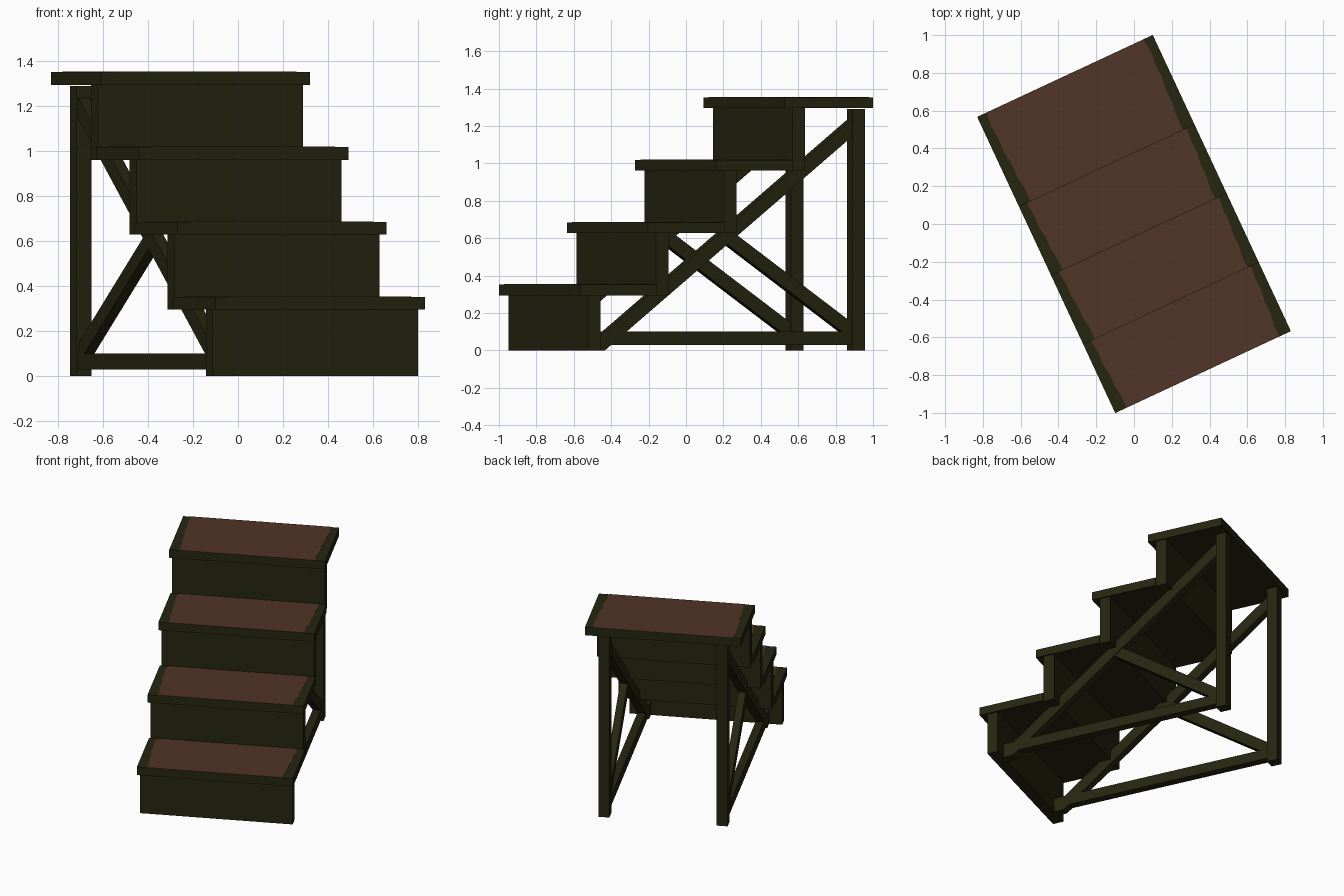
import bpy, bmesh, math
from mathutils import Matrix

if "Cube" in bpy.data.objects:
    bpy.data.objects.remove(bpy.data.objects["Cube"])

ROT = Matrix.Rotation(math.radians(25), 4, 'Z')  # the whole stair is turned 25 degrees


def material(name, rgb):
    m = bpy.data.materials.new(name)
    m.diffuse_color = (*rgb, 1)
    m.use_nodes = True
    m.node_tree.nodes["Principled BSDF"].inputs["Base Color"].default_value = m.diffuse_color
    return m


WOOD = material("dark olive wood", (0.019, 0.019, 0.0055))
CARPET = material("brown tread", (0.082, 0.035, 0.020))


def prism(name, profile, offset, mat):
    """Extrude a closed 3D profile by an offset vector."""
    bm = bmesh.new()
    face = bm.faces.new([bm.verts.new(p) for p in profile])
    ext = bmesh.ops.extrude_face_region(bm, geom=[face])
    moved = [e for e in ext["geom"] if isinstance(e, bmesh.types.BMVert)]
    bmesh.ops.translate(bm, verts=moved, vec=offset)
    bmesh.ops.recalc_face_normals(bm, faces=bm.faces)
    bm.transform(ROT)
    me = bpy.data.meshes.new(name)
    bm.to_mesh(me)
    bm.free()
    me.materials.append(mat)
    ob = bpy.data.objects.new(name, me)
    bpy.context.collection.objects.link(ob)
    return ob


def box(name, x0, x1, y0, y1, z0, z1, mat=WOOD):
    return prism(name, [(x0, y0, z0), (x1, y0, z0), (x1, y1, z0), (x0, y1, z0)],
                 (0, 0, z1 - z0), mat)


# steps: riser board, tread board and a worn brown area on top
W, RW, RISE, RUN = 0.513, 0.503, 0.3333, 0.402
WOBBLE = [0.066, 0.068, 0.058, 0.060, 0.050, 0.053, 0.046, 0.056]
for i in range(4):
    front = -0.865 + i * RUN
    top = 0.352 + i * RISE
    low = 0 if i == 0 else top - RISE - 0.057
    rf = front + 0.052
    box(f"riser_{i + 1}", -RW, RW, rf, rf + 0.073, low, top - 0.057)
    back = 0.865 if i == 3 else rf + RUN
    box(f"tread_{i + 1}", -W, W, front, back, top - 0.057, top)
    n = len(WOBBLE) - 1
    ys = [front + (back - front) * k / n for k in range(n + 1)]
    left = [(-W + o, y, top) for o, y in zip(WOBBLE, ys)]
    right = [(W - o, y, top) for o, y in zip(WOBBLE, ys)]
    prism(f"tread_surface_{i + 1}", left + right[::-1], (0, 0, 0.002), CARPET)

# side frames: leg, floor rail, long diagonal and short brace
LEG_V, T = 0.79, 0.054


def diag(v):
    return 1.185 + 0.784 * (v - 0.779)


def brace(v):
    return 0.11 - 0.69 * (v - 0.779)


for side, s in (("left", -1), ("right", 1)):
    c = s * 0.389
    box(f"{side}_back_leg", c - 0.036, c + 0.036, 0.785, 0.857, 0, 1.29)
    box(f"{side}_floor_rail", c - T / 2, c + T / 2, -0.75, LEG_V, 0.03, 0.10)
    h = 0.047
    v_low = 0.779 + (h - 1.185) / 0.784
    v_up = 0.779 + (-h - 1.185) / 0.784
    prof = [(v_up, 0), (v_low, 0), (LEG_V, diag(LEG_V) - h), (LEG_V, diag(LEG_V) + h)]
    prism(f"{side}_long_diagonal", [(c - T / 2, v, z) for v, z in prof], (T, 0, 0), WOOD)
    h = 0.044
    prof = [(0.05, brace(0.05) - h), (LEG_V, brace(LEG_V) - h),
            (LEG_V, brace(LEG_V) + h), (0.05, brace(0.05) + h)]
    prism(f"{side}_short_brace", [(c - T / 2 + 0.002, v, z) for v, z in prof],
          (T - 0.004, 0, 0), WOOD)
